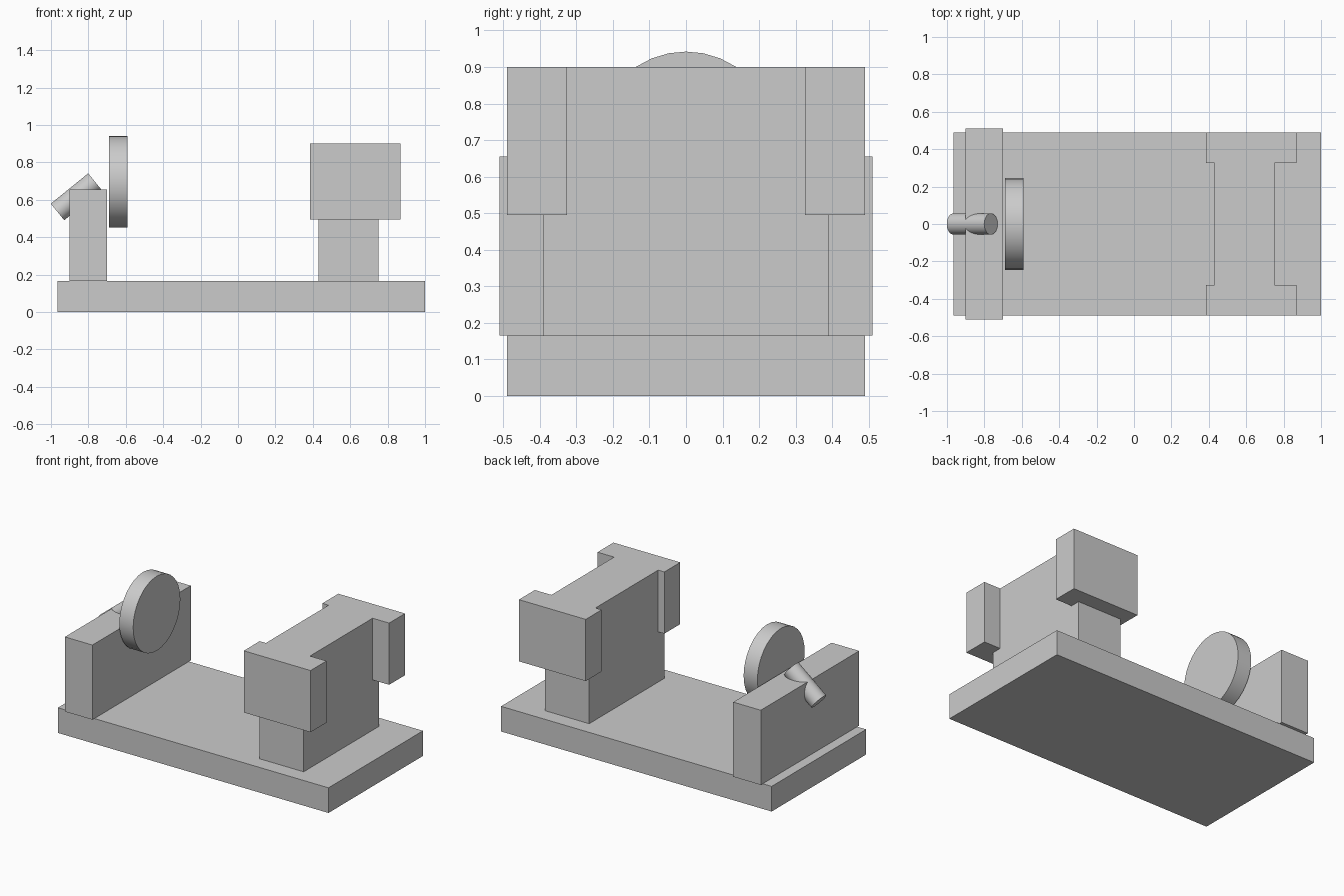
import bpy
import math
from mathutils import Vector

cube = bpy.data.objects.get("Cube")
if cube:
    bpy.data.objects.remove(cube, do_unlink=True)

# One flat grey for the whole model
GREY = (0.6, 0.6, 0.6, 1.0)
grey = bpy.data.materials.new("light grey")
grey.use_nodes = True
grey.diffuse_color = GREY
grey.node_tree.nodes["Principled BSDF"].inputs["Base Color"].default_value = GREY


def finish(name):
    obj = bpy.context.object
    obj.name = obj.data.name = name
    obj.data.materials.append(grey)
    return obj


def box(name, x, y, z):
    """Box from its (min, max) along each axis."""
    spans = (x, y, z)
    bpy.ops.mesh.primitive_cube_add(size=1, location=[(a + b) / 2 for a, b in spans])
    obj = finish(name)
    obj.scale = [b - a for a, b in spans]
    bpy.ops.object.transform_apply(location=False, rotation=False, scale=True)
    return obj


def rod(name, start, end, radius, sides):
    """Smooth-sided cylinder between two points."""
    start, end = Vector(start), Vector(end)
    axis = end - start
    bpy.ops.mesh.primitive_cylinder_add(
        vertices=sides, radius=radius, depth=axis.length, location=(start + end) / 2,
        rotation=axis.to_track_quat("Z", "Y").to_euler())
    obj = finish(name)
    bpy.ops.object.shade_smooth_by_angle(angle=math.radians(30))
    return obj


def merge(target, part):
    """Weld a part into the target as one solid."""
    mod = target.modifiers.new("union", "BOOLEAN")
    mod.operation = "UNION"
    mod.solver = "EXACT"
    mod.object = part
    bpy.context.view_layer.objects.active = target
    bpy.ops.object.modifier_apply(modifier=mod.name)
    bpy.data.objects.remove(part, do_unlink=True)


BASE_TOP = 0.165

# Base plate and the low wall at its right end
box("base_plate", (-0.965, 1.0), (-0.49, 0.49), (0, BASE_TOP))
box("end_wall", (-0.9, -0.7), (-0.51, 0.51), (BASE_TOP, 0.655))

# Slanted pin through the wall, and the disc beside it
rod("slanted_pin", (-0.965, 0, 0.535), (-0.765, 0, 0.697), 0.057, 32)
rod("disc", (-0.69, 0, 0.697), (-0.59, 0, 0.697), 0.245, 32)

# Tall block with an overhanging shoulder at each end
block = box("tall_block", (0.43, 0.75), (-0.39, 0.39), (BASE_TOP, 0.9))
for side in (-1, 1):
    shoulder = box("shoulder", (0.385, 0.87), sorted((side * 0.325, side * 0.49)), (0.495, 0.9))
    merge(block, shoulder)
